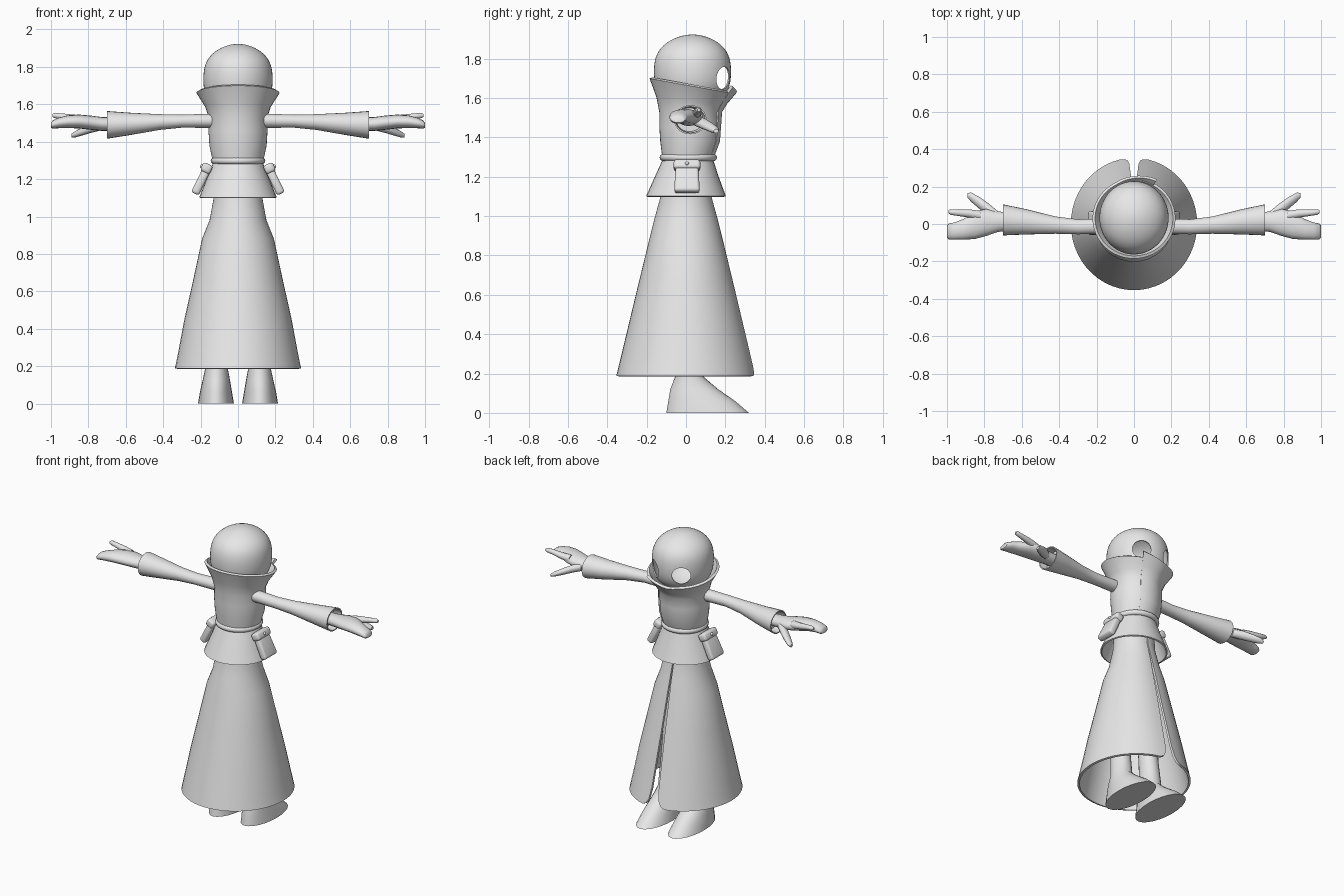
import bpy
import bmesh
from math import sin, cos, pi, radians
from mathutils import Vector

old = bpy.data.objects.get("Cube")
if old:
    bpy.data.objects.remove(old, do_unlink=True)

mat = bpy.data.materials.new("light_grey")
mat.use_nodes = True
mat.diffuse_color = (0.8, 0.8, 0.8, 1)
mat.node_tree.nodes["Principled BSDF"].inputs["Base Color"].default_value = (0.8, 0.8, 0.8, 1)


def finish(ob, angle=40):
    """Material and smooth shading."""
    if not ob.data.materials:
        ob.data.materials.append(mat)
    bpy.ops.object.select_all(action='DESELECT')
    ob.select_set(True)
    bpy.context.view_layer.objects.active = ob
    bpy.ops.object.shade_smooth_by_angle(angle=radians(angle))
    return ob


def apply_mod(ob, kind, **settings):
    bpy.context.view_layer.objects.active = ob
    mod = ob.modifiers.new(kind.lower(), kind)
    for key, value in settings.items():
        setattr(mod, key, value)
    bpy.ops.object.modifier_apply(modifier=mod.name)


def skin(name, rows, closed=True, caps=True, thick=0, angle=40):
    """Bridge rows of points into a surface."""
    bm = bmesh.new()
    vs = [[bm.verts.new(p) for p in row] for row in rows]
    n = len(rows[0])
    for a, b in zip(vs, vs[1:]):
        for i in range(n if closed else n - 1):
            j = (i + 1) % n
            bm.faces.new((a[i], a[j], b[j], b[i]))
    if caps:
        bm.faces.new(vs[0])
        bm.faces.new(vs[-1])
    bmesh.ops.recalc_face_normals(bm, faces=bm.faces)
    me = bpy.data.meshes.new(name)
    bm.to_mesh(me)
    bm.free()
    ob = bpy.data.objects.new(name, me)
    bpy.context.collection.objects.link(ob)
    if thick:
        apply_mod(ob, 'SOLIDIFY', thickness=thick, offset=0)
    return finish(ob, angle)


def loft_z(rings, n=24):
    """Rings of (z, centre x, centre y, radius x, radius y)."""
    return [[(cx + rx * cos(2 * pi * i / n), cy + ry * sin(2 * pi * i / n), z)
             for i in range(n)] for z, cx, cy, rx, ry in rings]


def loft_x(rings, side, n=16):
    """Rings of (x, centre y, centre z, radius y, radius z)."""
    return [[(side * x, cy + ry * cos(2 * pi * i / n), cz + rz * sin(2 * pi * i / n))
             for i in range(n)] for x, cy, cz, ry, rz in rings]


# Hollow head with two round eye holes
bpy.ops.mesh.primitive_uv_sphere_add(segments=48, ring_count=32, radius=1)
head = bpy.context.object
head.name = "head"
for v in head.data.vertices:
    p = v.co
    boxy = 1 + 0.25 * (p.z * p.z * (1 - p.z * p.z))
    v.co = Vector((p.x * 0.185 * boxy, 0.033 + p.y * 0.196 * boxy, 1.733 + p.z * 0.19))
apply_mod(head, 'SOLIDIFY', thickness=0.008, offset=-1)
for side in (1, -1):
    aim = Vector((side * 0.53, 0.85, 0))
    bpy.ops.mesh.primitive_cylinder_add(
        vertices=32, radius=0.057, depth=0.12, location=Vector((0, 0.033, 1.702)) + aim * 0.19,
        rotation=aim.to_track_quat('Z', 'Y').to_euler())
    cutter = bpy.context.object
    cutter.hide_render = True
    apply_mod(head, 'BOOLEAN', object=cutter, operation='DIFFERENCE', solver='EXACT')
    bpy.data.objects.remove(cutter, do_unlink=True)
finish(head)

# Coat top: wraps round the body, overlaps at the seam and flares into a tilted collar
# (z, centre y, radius x, radius y, tilt, overlap flare)
coat = [(1.30, 0.01, 0.128, 0.123, 0, 0.03), (1.38, 0.02, 0.145, 0.143, 0, 0.03),
        (1.46, 0.02, 0.15, 0.148, 0, 0.04), (1.53, 0.022, 0.148, 0.15, 0, 0.06),
        (1.59, 0.027, 0.168, 0.17, 0.1, 0.08), (1.665, 0.03, 0.215, 0.208, 0.18, 0.13)]
rows = []
for z, cy, rx, ry, tilt, flare in coat:
    row = []
    for i in range(49):
        t = i / 48
        a = radians(78 - 378 * t)
        s = 1 + flare * max(0, (t - 0.85) / 0.15)
        y = ry * s * sin(a)
        lift = 0.25 * flare * max(0, (t - 0.9) / 0.1)
        row.append((rx * s * cos(a), cy + y, z - tilt * y + lift))
    rows.append(row)
skin("coat_top", rows, closed=False, caps=False, thick=0.016, angle=50)

# Belt and short flared peplum
bpy.ops.mesh.primitive_torus_add(major_segments=40, minor_segments=10, major_radius=0.128,
                                 minor_radius=0.018, location=(0, 0.012, 1.298))
belt = bpy.context.object
belt.name = "belt"
finish(belt)
skin("peplum", loft_z([(1.295, 0, 0.01, 0.125, 0.12), (1.2, 0, 0.004, 0.163, 0.157),
                       (1.1, 0, 0, 0.203, 0.198)], 32), caps=False, thick=0.01)

# Long skirt, slit down +y with rounded lower corners (z, radius x, radius y, half gap angle)
skirt = [(1.27, 0.115, 0.11, 0.01), (1.1, 0.123, 0.122, 0.02), (0.98, 0.145, 0.155, 0.03),
         (0.88, 0.185, 0.18, 0.04), (0.65, 0.235, 0.236, 0.055), (0.45, 0.28, 0.284, 0.07),
         (0.3, 0.308, 0.32, 0.08), (0.23, 0.322, 0.337, 0.11), (0.2, 0.328, 0.344, 0.16),
         (0.187, 0.331, 0.347, 0.24)]
rows = []
for z, rx, ry, gap in skirt:
    angles = [pi / 2 + gap + (2 * pi - 2 * gap) * i / 48 for i in range(49)]
    rows.append([(rx * cos(a), ry * sin(a), z) for a in angles])
skin("skirt", rows, closed=False, caps=False, thick=0.014, angle=50)

# Paired parts
for side, word in ((1, "left"), (-1, "right")):
    # Leg and pointed boot
    skin(word + "_leg", loft_z([
        (0, side * 0.118, 0.11, 0.096, 0.21), (0.06, side * 0.118, 0.08, 0.086, 0.17),
        (0.12, side * 0.116, 0.042, 0.074, 0.122), (0.18, side * 0.115, 0.018, 0.062, 0.075),
        (0.35, side * 0.112, 0.005, 0.058, 0.065), (1.1, side * 0.06, 0, 0.05, 0.055)]))

    # Sleeve with a recessed cuff
    skin(word + "_sleeve", loft_x([
        (0.12, -0.01, 1.512, 0.042, 0.038), (0.3, -0.015, 1.51, 0.04, 0.035),
        (0.42, -0.006, 1.505, 0.046, 0.042), (0.58, 0.012, 1.495, 0.068, 0.06),
        (0.7, 0.022, 1.49, 0.083, 0.074), (0.7, 0.022, 1.49, 0.076, 0.067),
        (0.65, 0.018, 1.49, 0.068, 0.06)], side, 24))

    # Mitten hand, pointing finger and thumb
    skin(word + "_hand", loft_x([
        (0.64, 0.015, 1.493, 0.045, 0.035), (0.73, 0.012, 1.495, 0.055, 0.037),
        (0.79, 0.008, 1.502, 0.072, 0.038), (0.85, -0.006, 1.508, 0.074, 0.037),
        (0.91, -0.028, 1.507, 0.056, 0.034), (0.96, -0.038, 1.5, 0.046, 0.028),
        (0.99, -0.04, 1.492, 0.042, 0.022), (1.0, -0.04, 1.488, 0.032, 0.013)], side))
    skin(word + "_finger", loft_x([
        (0.82, 0.045, 1.515, 0.025, 0.025), (0.88, 0.056, 1.525, 0.022, 0.02),
        (0.94, 0.06, 1.535, 0.017, 0.016), (0.98, 0.064, 1.54, 0.015, 0.014),
        (0.993, 0.065, 1.54, 0.008, 0.008)], side, 12))
    skin(word + "_thumb", loft_x([
        (0.73, 0.045, 1.487, 0.025, 0.026), (0.78, 0.078, 1.475, 0.034, 0.026),
        (0.83, 0.115, 1.456, 0.031, 0.022), (0.87, 0.143, 1.44, 0.025, 0.017),
        (0.89, 0.153, 1.432, 0.013, 0.01)], side, 12))

    # Belt pouch with flap and button, leaning along the peplum
    for part, size, loc in (("pouch", (0.045, 0.13, 0.17), (0.193, 0.005, 1.198)),
                            ("pouch_flap", (0.056, 0.136, 0.05), (0.168, 0.005, 1.258))):
        bpy.ops.mesh.primitive_cube_add(size=1, location=(side * loc[0], loc[1], loc[2]),
                                        rotation=(0, side * radians(-26), 0))
        ob = bpy.context.object
        ob.name = word + "_" + part
        for v in ob.data.vertices:
            taper = 0.88 if part == "pouch" and v.co.z > 0 else 1
            v.co = Vector((v.co.x * size[0], v.co.y * size[1] * taper, v.co.z * size[2]))
        apply_mod(ob, 'BEVEL', width=0.015, segments=3)
        finish(ob)
    bpy.ops.mesh.primitive_uv_sphere_add(segments=12, ring_count=8, radius=0.01,
                                         location=(side * 0.194, 0.005, 1.268))
    bpy.context.object.name = word + "_pouch_button"
    finish(bpy.context.object)
